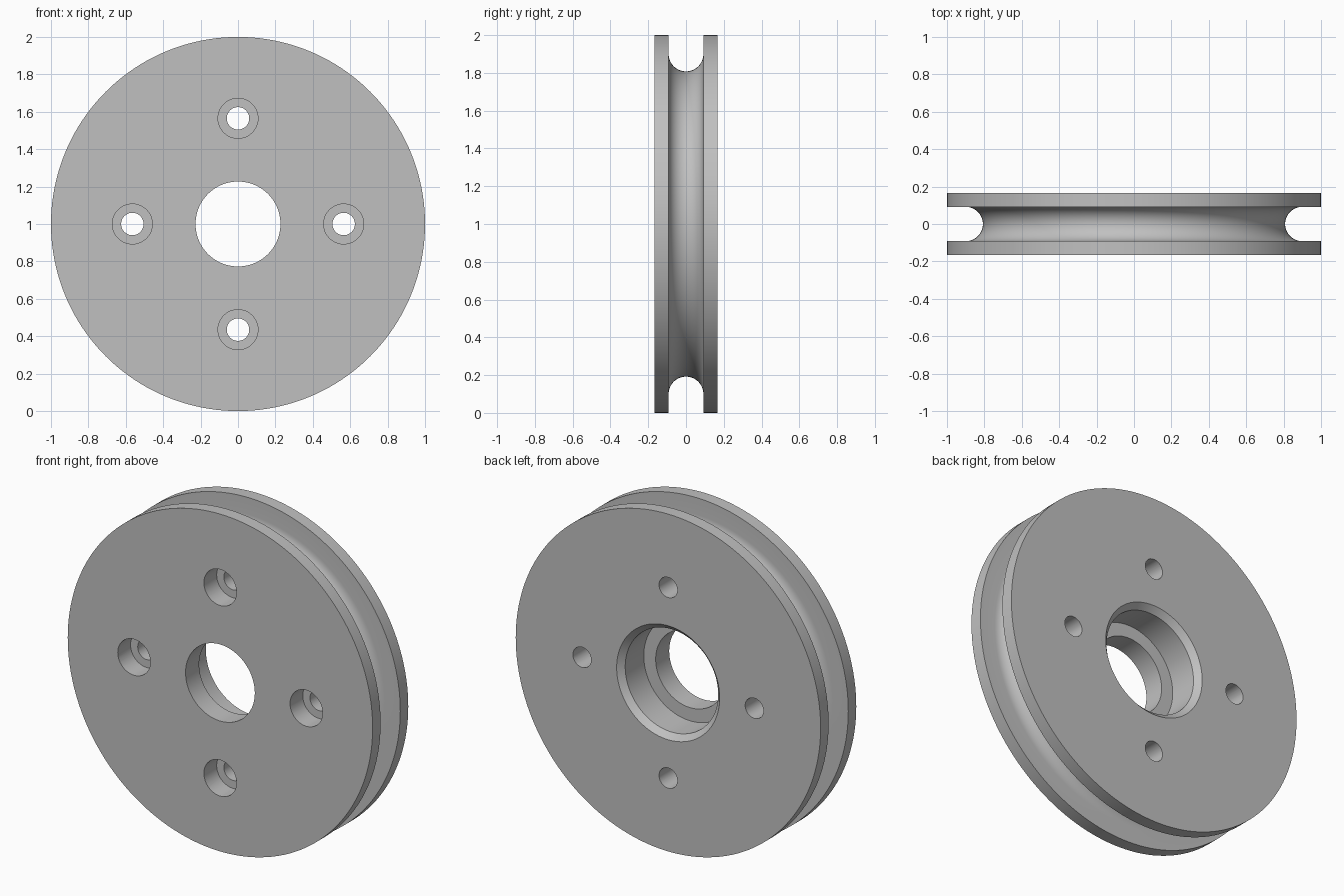
import bpy, bmesh
from math import sin, cos, pi, radians
from mathutils import Vector

if "Cube" in bpy.data.objects:
    bpy.data.objects.remove(bpy.data.objects["Cube"])

HALF = 0.167       # half thickness of the wheel
GROOVE = 0.092     # groove radius
BOLT_RING = 0.565  # distance of the bolt holes from the axle


def lathe(name, profile, centre, steps):
    """Turn a closed (radius, y) profile about the y axis."""
    bm = bmesh.new()
    verts = [bm.verts.new((r, y, 0)) for r, y in profile]
    edges = [bm.edges.new((v, verts[i - 1])) for i, v in enumerate(verts)]
    bmesh.ops.spin(bm, geom=verts + edges, cent=(0, 0, 0), axis=(0, 1, 0),
                   angle=2 * pi, steps=steps)
    bmesh.ops.remove_doubles(bm, verts=bm.verts, dist=1e-5)
    # Drop degenerate leftovers along the axis of solid shapes
    bmesh.ops.delete(bm, geom=[e for e in bm.edges if not e.link_faces], context='EDGES')
    bmesh.ops.recalc_face_normals(bm, faces=bm.faces)
    mesh = bpy.data.meshes.new(name)
    bm.to_mesh(mesh)
    bm.free()
    obj = bpy.data.objects.new(name, mesh)
    obj.location = centre
    bpy.context.collection.objects.link(obj)
    return obj


grey = bpy.data.materials.new("plain_grey")
grey.use_nodes = True
colour = (0.53, 0.53, 0.53, 1)
grey.diffuse_color = colour
grey.node_tree.nodes["Principled BSDF"].inputs["Base Color"].default_value = colour

# Wheel section: rim with round groove, stepped and chamfered bore
groove = [(0.9 - GROOVE * sin(pi * i / 24), -GROOVE * cos(pi * i / 24)) for i in range(25)]
section = ([(0.227, -HALF), (1, -HALF), (1, -GROOVE)] + groove +
           [(1, GROOVE), (1, HALF), (0.338, HALF), (0.305, HALF - 0.033),
            (0.305, -0.04), (0.227, -0.04)])
wheel = lathe("grooved_wheel", section, (0, 0, 1), 160)
wheel.data.materials.append(grey)

# Four bolt holes, counterbored from the front
seat = 0.12 - HALF
bolt = [(0, -0.3), (0.107, -0.3), (0.107, seat), (0.06, seat), (0.06, 0.3), (0, 0.3)]
cutters = []
for i in range(4):
    a = i * pi / 2
    centre = Vector((BOLT_RING * cos(a), 0, 1 + BOLT_RING * sin(a)))
    cutter = lathe("bolt_hole_cutter", bolt, centre, 48)
    cutter.data.materials.append(grey)
    cutter.hide_render = True
    cutters.append(cutter)

bpy.ops.object.select_all(action='DESELECT')
wheel.select_set(True)
bpy.context.view_layer.objects.active = wheel
for cutter in cutters:
    cut = wheel.modifiers.new("bolt_hole", 'BOOLEAN')
    cut.operation = 'DIFFERENCE'
    cut.solver = 'EXACT'
    cut.object = cutter
    bpy.ops.object.modifier_apply(modifier=cut.name)
    bpy.data.objects.remove(cutter)

bpy.ops.object.shade_smooth_by_angle(angle=radians(30))
